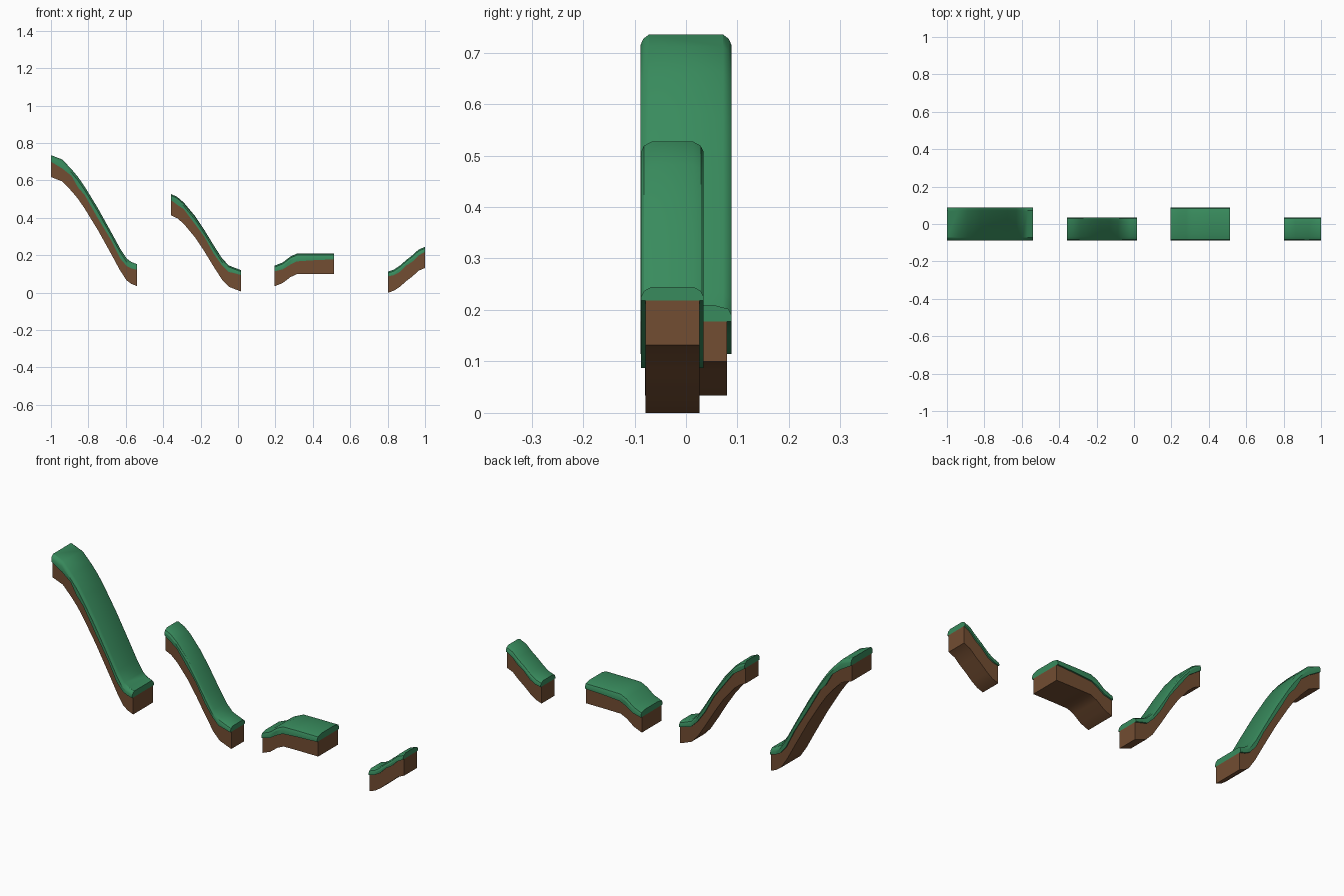
import bpy, math

if "Cube" in bpy.data.objects:
    bpy.data.objects.remove(bpy.data.objects["Cube"])


def material(name, rgb):
    m = bpy.data.materials.new(name)
    m.diffuse_color = (*rgb, 1)
    m.use_nodes = True
    m.node_tree.nodes["Principled BSDF"].inputs["Base Color"].default_value = m.diffuse_color
    return m


GRASS = material("grass_green", (0.04, 0.26, 0.11))
SOIL = material("soil_brown", (0.17, 0.075, 0.032))


def loft(name, sections, mat):
    """Skin equal-length rings of points and close both ends."""
    n = len(sections[0])
    verts = [p for ring in sections for p in ring]
    faces = [tuple(range(n)), tuple(reversed(range(len(verts) - n, len(verts))))]
    for s in range(len(sections) - 1):
        for i in range(n):
            a, b = s * n + i, s * n + (i + 1) % n
            faces.append((a, a + n, b + n, b))
    me = bpy.data.meshes.new(name)
    me.from_pydata(verts, [], faces)
    me.materials.append(mat)
    ob = bpy.data.objects.new(name, me)
    bpy.context.collection.objects.link(ob)
    bpy.ops.object.select_all(action='DESELECT')
    ob.select_set(True)
    bpy.context.view_layer.objects.active = ob
    bpy.ops.object.mode_set(mode='EDIT')
    bpy.ops.mesh.select_all(action='SELECT')
    bpy.ops.mesh.normals_make_consistent(inside=False)
    bpy.ops.object.mode_set(mode='OBJECT')
    bpy.ops.object.shade_smooth_by_angle(angle=math.radians(28))


def slope(name, y0, y1, height, inset, path):
    """path: (x, top z, grass thickness); y0..y1 is the soil width."""
    soil, grass = [], []
    lip = 0.008
    for x, z, d in path:
        soil.append([(x, y0, z - height), (x, y1, z - height),
                     (x, y1, z - d), (x, y0, z - d)])
        grass.append([(x, y0 - lip, z - d), (x, y0 - lip, z - 0.019),
                      (x, y0 - lip / 3, z - 0.008), (x, y0 + inset, z),
                      (x, y1 - inset, z), (x, y1 + lip / 3, z - 0.008),
                      (x, y1 + lip, z - 0.019), (x, y1 + lip, z - d)])
    loft(name + "_soil", soil, SOIL)
    loft(name + "_grass", grass, GRASS)


# Tall wide slope
slope("tall_wide_slope", -0.08, 0.08, 0.117, 0.008, [
    (-1, .735, .035), (-.94, .712, .048), (-.89, .66, .036), (-.855, .618, .056),
    (-.82, .567, .045), (-.75, .453, .054), (-.675, .318, .044), (-.63, .235, .052),
    (-.595, .182, .04), (-.57, .164, .035), (-.54, .152, .03)])

# Tall narrow slope
slope("tall_narrow_slope", -0.079, 0.026, 0.114, 0.012, [
    (-.357, .527, .034), (-.325, .512, .042), (-.29, .482, .036), (-.23, .41, .044),
    (-.18, .335, .036), (-.13, .253, .045), (-.085, .183, .038), (-.05, .146, .035),
    (-.02, .134, .03), (.017, .12, .026)])

# Low wide ramp
slope("low_wide_ramp", -0.08, 0.08, 0.11, 0.028, [
    (.195, .144, .03), (.24, .162, .037), (.28, .193, .043), (.315, .209, .042),
    (.4, .21, .037), (.512, .21, .032)])

# Low narrow ramp
slope("low_narrow_ramp", -0.079, 0.026, 0.113, 0.012, [
    (.803, .113, .026), (.835, .124, .03), (.865, .144, .033), (.9, .175, .03),
    (.935, .202, .034), (.965, .23, .032), (1, .245, .027)])
